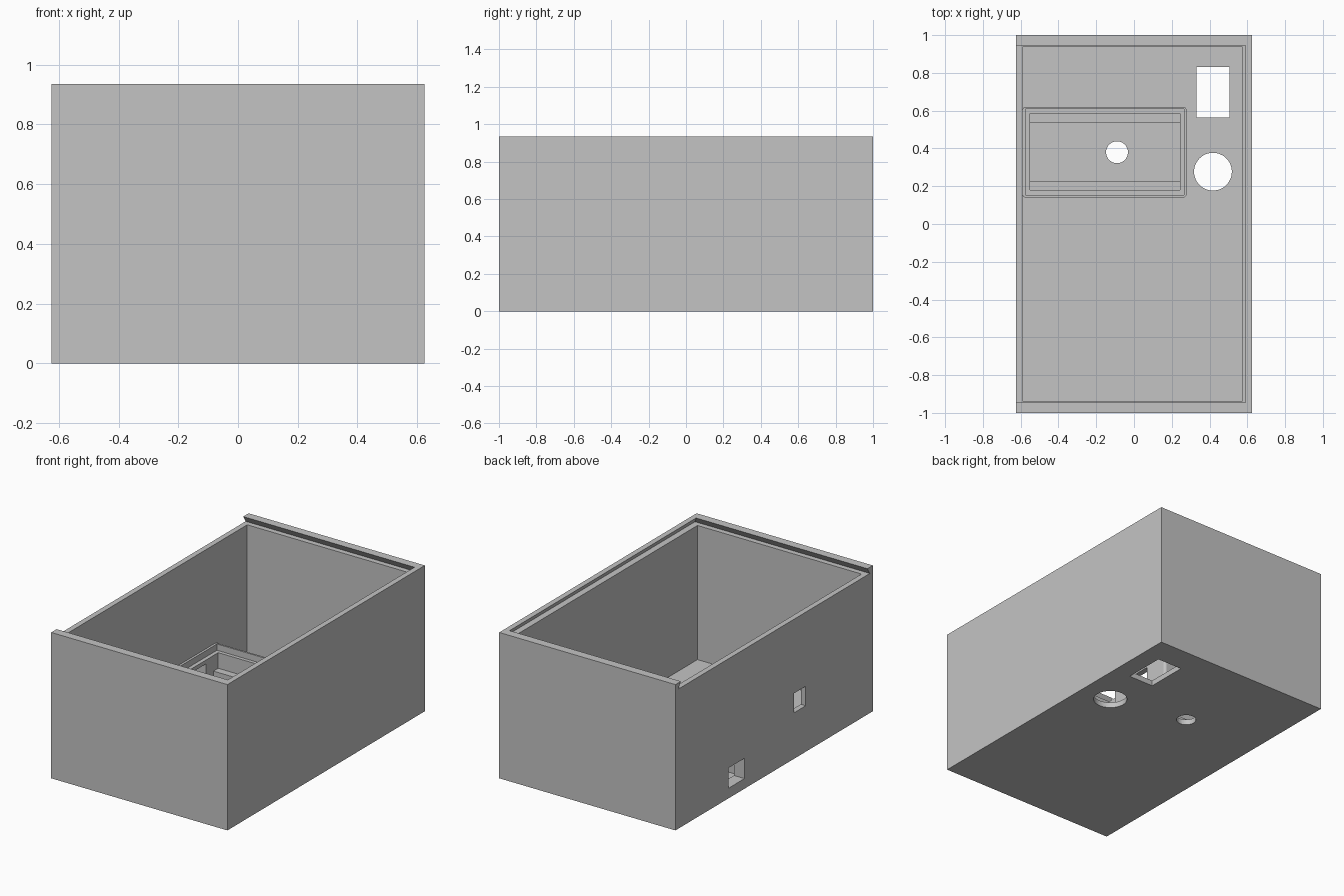
import bpy
import bmesh

if "Cube" in bpy.data.objects:
    bpy.data.objects.remove(bpy.data.objects["Cube"], do_unlink=True)

grey = bpy.data.materials.new("plain grey")
grey.use_nodes = True
grey.diffuse_color = (0.55, 0.55, 0.55, 1)
grey.node_tree.nodes["Principled BSDF"].inputs["Base Color"].default_value = (0.55, 0.55, 0.55, 1)


def finish(name, bm):
    bmesh.ops.recalc_face_normals(bm, faces=bm.faces)
    mesh = bpy.data.meshes.new(name)
    bm.to_mesh(mesh)
    bm.free()
    mesh.materials.append(grey)
    obj = bpy.data.objects.new(name, mesh)
    bpy.context.collection.objects.link(obj)
    return obj


def box(name, x, y, z, corner=0.0, top=None):
    """Block between limits; corner rounds upright edges, top gives other x, y limits above."""
    bm = bmesh.new()
    bmesh.ops.create_cube(bm, size=1)
    for v in bm.verts:
        i, j, k = (int(c > 0) for c in v.co)
        tx, ty = top if (top and k) else (x, y)
        v.co = (tx[i], ty[j], z[k])
    if corner:
        upright = [e for e in bm.edges
                   if abs(e.verts[0].co.z - e.verts[1].co.z) > 0.01]
        bmesh.ops.bevel(bm, geom=upright, offset=corner, segments=4,
                        profile=0.5, affect='EDGES')
    return finish(name, bm)


def drill(name, x, y, radius):
    bm = bmesh.new()
    bmesh.ops.create_cone(bm, cap_ends=True, segments=48,
                          radius1=radius, radius2=radius, depth=0.2)
    bmesh.ops.translate(bm, verts=bm.verts, vec=(x, y, 0))
    return finish(name, bm)


def cut(obj, cutters):
    for c in cutters:
        mod = obj.modifiers.new(c.name, 'BOOLEAN')
        mod.operation = 'DIFFERENCE'
        mod.solver = 'EXACT'
        mod.object = c
        c.hide_render = True
        c.hide_viewport = True
        c.display_type = 'WIRE'


# Openings in the end wall, the first shared with the compartment
port = box("port_cutter", (-0.7, -0.5), (0.30, 0.46), (0.065, 0.195))
cable = box("cable_cutter", (-0.7, -0.5), (-0.32, -0.20), (0.295, 0.42))

# Main case with a dovetail lid track open at one end
case = box("case", (-0.625, 0.625), (-1, 1), (0, 0.935))
cut(case, [
    box("cavity_cutter", (-0.59, 0.574), (-0.936, 0.936), (0.035, 1.0)),
    box("lid_track_cutter", (-0.75, 0.615), (-0.97, 0.97), (0.895, 0.975),
        top=((-0.75, 0.565), (-0.92, 0.92))),
    port,
    cable,
    box("window_cutter", (0.33, 0.505), (0.563, 0.83), (-0.1, 0.1)),
    drill("large_hole_cutter", 0.418, 0.277, 0.1),
    drill("small_hole_cutter", -0.09, 0.38, 0.058),
])

# Inner compartment with a stepped rim and an opening at each end
compartment = box("compartment", (-0.591, 0.278), (0.14, 0.62), (0.03, 0.26), corner=0.018)
cut(compartment, [
    box("rim_cutter", (-0.575, 0.266), (0.154, 0.608), (0.22, 0.4)),
    box("compartment_cutter", (-0.55, 0.243), (0.18, 0.585), (-0.1, 0.3)),
    port,
    box("inner_port_cutter", (0.2, 0.35), (0.31, 0.455), (0.065, 0.195)),
])

# Support ledges along both sides of the compartment
for side, y in (("front", (0.179, 0.227)), ("back", (0.537, 0.586))):
    box(side + "_ledge", (-0.551, 0.244), y, (0.03, 0.12))
